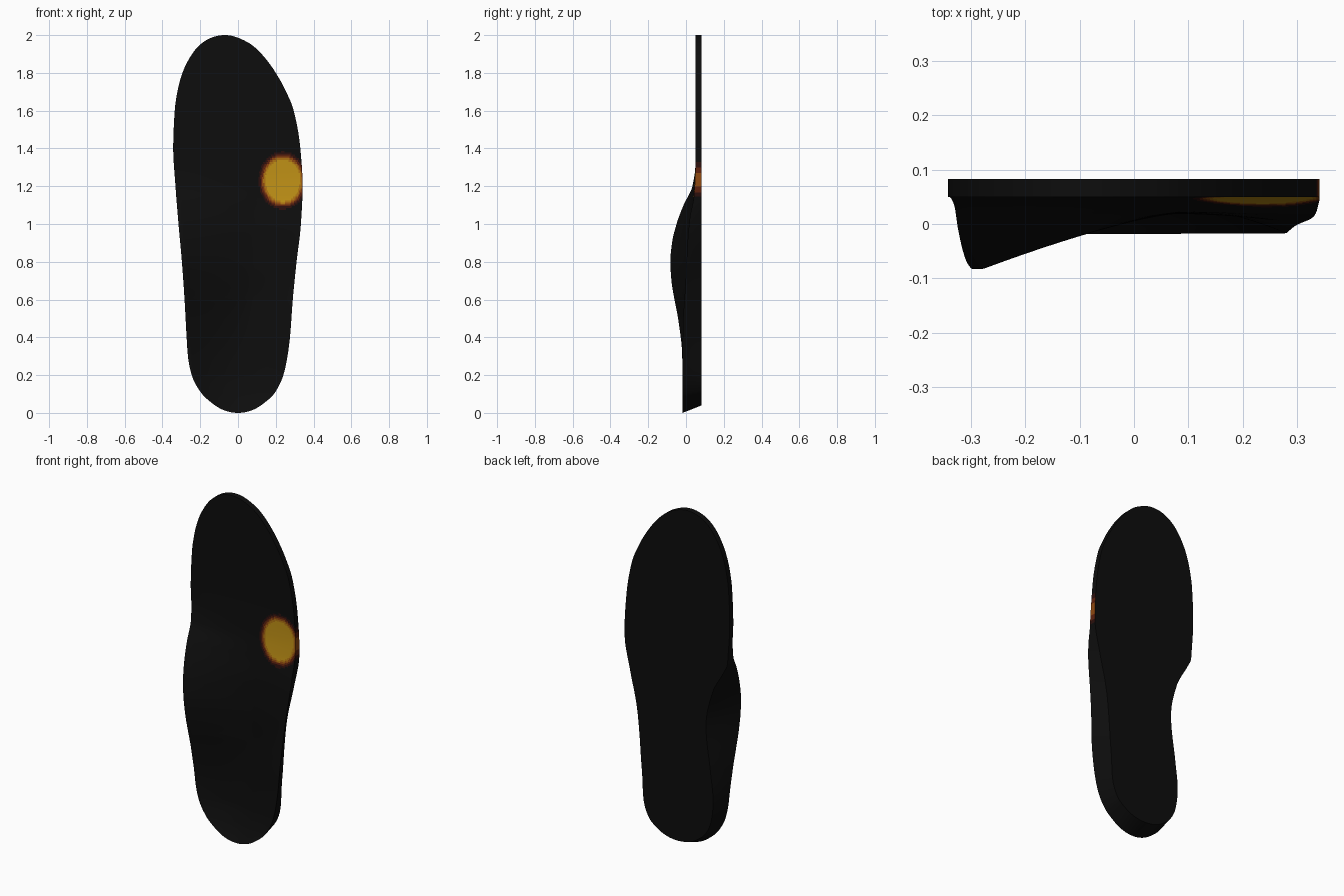
import bpy, bmesh, math

if "Cube" in bpy.data.objects:
    bpy.data.objects.remove(bpy.data.objects["Cube"])

BACK = 0.083          # flat underside
ROWS, COLS, WALL, UNDER = 300, 110, 6, 12


def curve(points, warp=lambda z: z):
    """Smooth curve through (z, value) points."""
    xs = [warp(p[0]) for p in points]
    ys = [p[1] for p in points]
    n = len(xs)
    d = [(ys[i + 1] - ys[i]) / (xs[i + 1] - xs[i]) for i in range(n - 1)]
    m = [d[0]] + [0 if d[i - 1] * d[i] <= 0 else 2 * d[i - 1] * d[i] / (d[i - 1] + d[i])
                  for i in range(1, n - 1)] + [d[-1]]

    def f(z):
        x = min(max(warp(z), xs[0]), xs[-1])
        i = 0
        while i < n - 2 and x > xs[i + 1]:
            i += 1
        h = xs[i + 1] - xs[i]
        t = (x - xs[i]) / h
        return ((2 * t**3 - 3 * t**2 + 1) * ys[i] + (t**3 - 2 * t**2 + t) * h * m[i]
                + (3 * t**2 - 2 * t**3) * ys[i + 1] + (t**3 - t**2) * h * m[i + 1])
    return f


# Outline seen from the front: height, left edge, right edge
outline = [(0, 0, 0), (.02, -.088, .088), (.05, -.135, .135), (.1, -.19, .19),
           (.2, -.245, .24), (.3, -.265, .262), (.4, -.272, .275), (.6, -.283, .29),
           (.8, -.297, .31), (1, -.315, .333), (1.2, -.331, .342), (1.4, -.343, .33),
           (1.6, -.335, .295), (1.7, -.321, .255), (1.8, -.294, .2), (1.9, -.243, .125),
           (1.95, -.2, .07), (1.98, -.155, .015), (2, -.07, -.07)]
def polar(z):
    return math.acos(max(-1, min(1, 1 - z)))


left = curve([(a, b) for a, b, c in outline], polar)
right = curve([(a, c) for a, b, c in outline], polar)

# Depth of the arch-side rim, outer rim and footbed centre
arch_rim = curve([(0, -.018), (.3, -.02), (.5, -.042), (.6, -.061), (.7, -.077), (.8, -.083),
                  (.9, -.074), (1, -.05), (1.1, -.013), (1.2, .034), (1.32, .05), (2, .05)])
outer_rim = curve([(0, -.018), (.45, -.017), (.55, -.012), (.7, -.002), (.9, .008),
                   (1.03, .02), (1.15, .042), (1.3, .05), (2, .05)])
centre = curve([(0, -.018), (.05, .004), (.1, .019), (.2, .035), (.35, .04), (.6, .032),
                (.8, .02), (.95, .022), (1.1, .036), (1.25, .048), (1.4, .05), (2, .05)])
# How far the underside is drawn in on each side
arch_inset = curve([(0, 0), (.2, .025), (.35, .035), (.5, .06), (.8, .107), (.98, .08),
                    (1.1, .025), (1.17, 0), (2, 0)])
outer_inset = curve([(0, 0), (.2, .025), (.4, .045), (.7, .045), (.95, .025), (1.15, 0), (2, 0)])


def footbed(s, z):
    k = min(1, max(0, (z - .2) / .4))
    reach, power = .05 + .2 * k, 2.2 - .9 * k
    wl = min(1, 1.05 * max(0, (reach - s) / (1 + reach))) ** power
    wr = max(0, (s + .05) / 1.05) ** 2.2
    c = centre(z)
    return c + (arch_rim(z) - c) * wl + (outer_rim(z) - c) * wr


def section(z):
    """Closed cross-section: footbed, outer wall, underside, arch wall."""
    l, r = left(z), right(z)
    zb = z + .04 * max(0, 1 - z / .3) ** 2
    bl, br = l + arch_inset(z), r - outer_inset(z)
    top = []
    for i in range(COLS + 1):
        s = -1 + 2 * i / COLS
        top.append((l + (r - l) * i / COLS, footbed(s, z), z))
    under = [(br + (bl - br) * i / UNDER, BACK, zb) for i in range(UNDER + 1)]

    def wall(a, b):
        return [tuple(a[k] + (b[k] - a[k]) * i / WALL for k in range(3)) for i in range(1, WALL)]
    return top + wall(top[-1], under[0]) + under + wall(under[-1], top[0])


# Insole body lofted from heel to toe
bm = bmesh.new()
loops = [[bm.verts.new(p) for p in section(1 - math.cos(math.pi * i / ROWS))]
         for i in range(ROWS + 1)]
n = len(loops[0])
for a, b in zip(loops, loops[1:]):
    for j in range(n):
        bm.faces.new((a[j], a[(j + 1) % n], b[(j + 1) % n], b[j]))
bmesh.ops.remove_doubles(bm, verts=bm.verts, dist=1e-5)
bmesh.ops.recalc_face_normals(bm, faces=bm.faces)

# Coloured spot: soft-edged oval near the outer ball of the foot
bands = [(.74, 1), (.81, 2), (.87, 3), (.94, 4), (1.02, 5)]
for f in bm.faces:
    f.smooth = True
    c = f.calc_center_median()
    if c.y < BACK - .001:
        d = math.hypot((c.x - .237) / .125, (c.z - 1.23) / .15)
        f.material_index = next((m for lim, m in bands if d < lim), 0)

mesh = bpy.data.meshes.new("insole")
bm.to_mesh(mesh)
bm.free()
for name, col in [("black_foam", (.004, .004, .004)), ("spot_yellow", (.52, .28, .008)),
                  ("spot_amber", (.42, .17, .006)), ("spot_orange", (.27, .065, .005)),
                  ("spot_red", (.11, .015, .004)), ("spot_dark_red", (.025, .005, .004))]:
    mat = bpy.data.materials.new(name)
    mat.diffuse_color = (*col, 1)
    mat.use_nodes = True
    mat.node_tree.nodes["Principled BSDF"].inputs["Base Color"].default_value = mat.diffuse_color
    mesh.materials.append(mat)

insole = bpy.data.objects.new("insole", mesh)
bpy.context.collection.objects.link(insole)
bpy.context.view_layer.objects.active = insole
insole.select_set(True)
bpy.ops.object.shade_smooth_by_angle(angle=math.radians(35))
